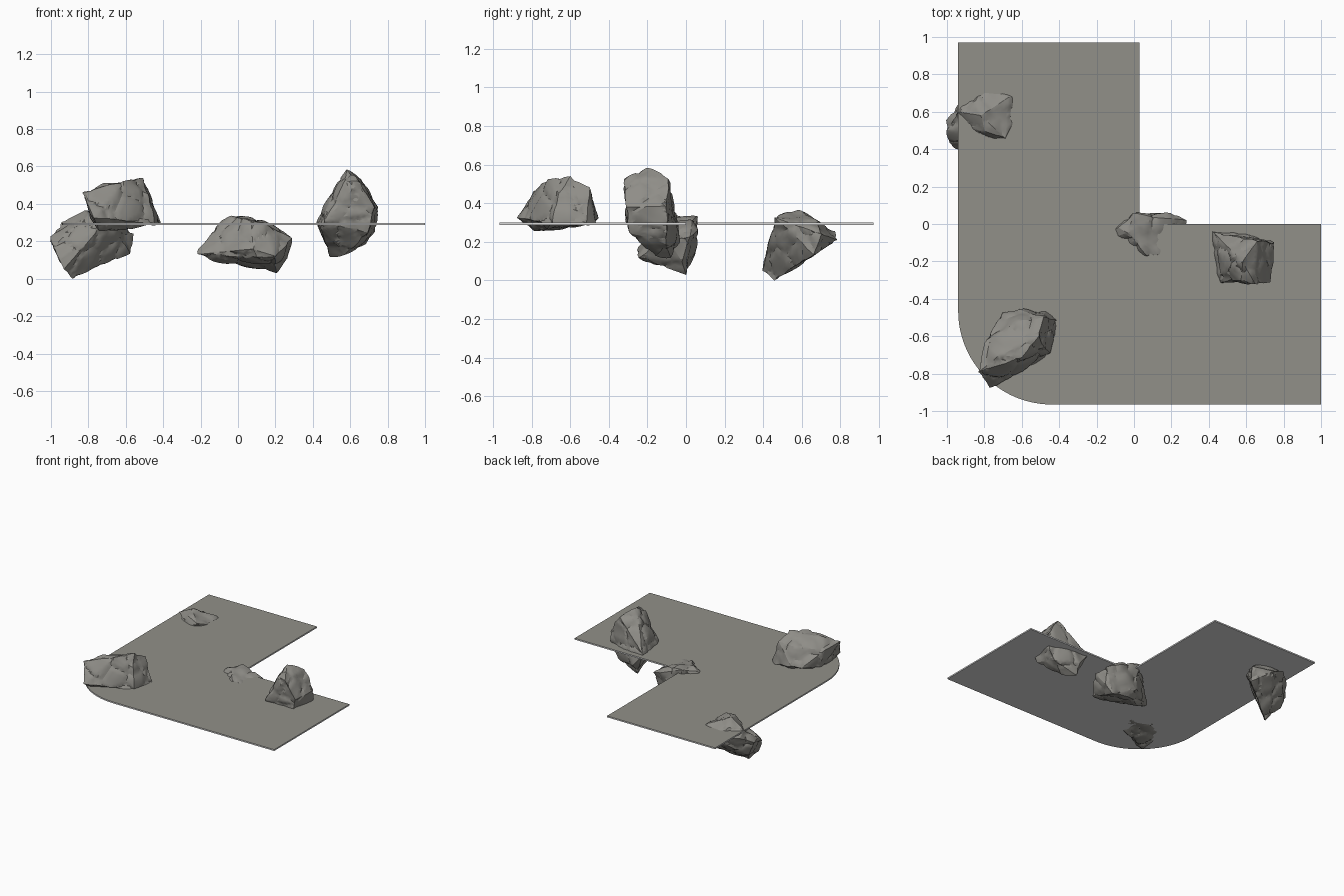
import bpy, bmesh, math
from mathutils import Vector, noise

if "Cube" in bpy.data.objects:
    bpy.data.objects.remove(bpy.data.objects["Cube"])


def material(name, rgb):
    m = bpy.data.materials.new(name)
    m.diffuse_color = (*rgb, 1)
    m.use_nodes = True
    m.node_tree.nodes["Principled BSDF"].inputs["Base Color"].default_value = m.diffuse_color
    return m


stone = material("grey stone", (0.275, 0.268, 0.245))
paving = material("path grey", (0.285, 0.28, 0.25))
pale = material("pale underside", (0.7, 0.7, 0.7))


def finish(name, bm, mats):
    me = bpy.data.meshes.new(name)
    bm.to_mesh(me)
    bm.free()
    ob = bpy.data.objects.new(name, me)
    bpy.context.collection.objects.link(ob)
    for m in mats:
        me.materials.append(m)
    return ob


# L-shaped slab with one rounded outer corner: grey top, pale sides and underside
def slab(z0, z1):
    r, x0, y0 = 0.5, -0.94, -0.965
    pts = [(1, y0), (1, 0), (0.03, 0), (0.03, 0.97), (x0, 0.97)]
    for i in range(25):
        a = math.pi + math.pi / 2 * i / 24
        pts.append((x0 + r + r * math.cos(a), y0 + r + r * math.sin(a)))
    bm = bmesh.new()
    f = bm.faces.new([bm.verts.new((x, y, z0)) for x, y in pts])
    up = bmesh.ops.extrude_face_region(bm, geom=[f], use_keep_orig=True)["geom"]
    bmesh.ops.translate(bm, vec=(0, 0, z1 - z0),
                        verts=[v for v in up if isinstance(v, bmesh.types.BMVert)])
    bmesh.ops.recalc_face_normals(bm, faces=bm.faces)
    bm.normal_update()
    for f in bm.faces:
        f.material_index = 0 if f.normal.z > 0.5 else 1
    finish("path_slab", bm, [paving, pale])


# Rock: convex hull of its corners, refined and chipped inwards along cracks
def rock(name, corners):
    bm = bmesh.new()
    mid = sum((Vector(c) for c in corners), Vector()) / len(corners)
    for c in corners:
        out = Vector(c) - mid
        bm.verts.new(Vector(c) + out.normalized() * 0.004)
    res = bmesh.ops.convex_hull(bm, input=bm.verts[:])
    loose = {g for g in res["geom_interior"] + res["geom_unused"]
             if isinstance(g, bmesh.types.BMVert)}
    bmesh.ops.delete(bm, geom=list(loose), context="VERTS")
    for _ in range(5):
        long_edges = [e for e in bm.edges if e.calc_length() > 0.03]
        if not long_edges:
            break
        bmesh.ops.subdivide_edges(bm, edges=long_edges, cuts=1)
        bmesh.ops.triangulate(bm, faces=bm.faces[:])
    bmesh.ops.recalc_face_normals(bm, faces=bm.faces)
    bm.normal_update()
    moves = []
    for v in bm.verts:
        p = v.co
        d = noise.voronoi(p * 7)[0]
        crack = max(0.0, 1 - (d[1] - d[0]) / 0.2)
        dent = 0.010 * noise.noise(p * 9) - 0.002
        moves.append(v.normal * (dent - 0.010 * crack))
    for v, m in zip(bm.verts, moves):
        v.co += m
        v.co.z = max(v.co.z, 0)
    ob = finish(name, bm, [stone])
    bpy.ops.object.select_all(action="DESELECT")
    ob.select_set(True)
    bpy.context.view_layer.objects.active = ob
    bpy.ops.object.shade_smooth_by_angle(angle=math.radians(25))


slab(0.288, 0.299)

# Tall pointed rock on the right arm
rock("right_rock", [
    (.58, -.2, .588), (.65, -.325, .52), (.66, -.09, .53), (.57, -.3, .52),
    (.75, -.1, .385), (.735, -.315, .38), (.505, -.2, .41), (.5, -.25, .45),
    (.413, -.035, .305), (.46, -.31, .30), (.73, -.1, .25), (.69, -.1, .18),
    (.69, -.29, .25), (.49, -.08, .12), (.57, -.16, .12), (.5, -.03, .2),
    (.44, -.28, .28)])

# Mostly sunken rock at the inner corner
rock("inner_corner_rock", [
    (-.035, -.05, .345), (.14, .03, .31), (0, .055, .33), (.19, .055, .255),
    (.28, .02, .225), (.292, -.1, .22), (.26, -.02, .095), (.205, 0, .03),
    (.05, 0, .06), (-.03, -.1, .1), (-.125, -.1, .095), (-.22, -.12, .13),
    (-.21, -.1, .16), (-.135, -.05, .24), (.02, .05, .12), (-.08, -.02, .31),
    (.07, -.165, .3), (.14, -.16, .295), (.08, -.26, .16), (.2, -.24, .12),
    (.1, -.24, .11), (.2, -.1, .06)])

# Broad rock on the rounded corner
rock("rounded_corner_rock", [
    (-.83, -.79, .46), (-.72, -.7, .51), (-.51, -.6, .537), (-.60, -.715, .525),
    (-.485, -.5, .48), (-.405, -.515, .29), (-.44, -.70, .29), (-.58, -.72, .265),
    (-.74, -.78, .26), (-.795, -.83, .35), (-.77, -.875, .325), (-.685, -.84, .32),
    (-.8, -.635, .44), (-.7, -.48, .33), (-.625, -.45, .33), (-.475, -.465, .3),
    (-.62, -.52, .46), (-.48, -.66, .45), (-.6, -.5, .28), (-.78, -.6, .3)])

# Rock hanging over the left edge
rock("back_left_rock", [
    (-1, .5, .225), (-1, .555, .2), (-.945, .6, .305), (-.935, .65, .25),
    (-.99, .43, .17), (-.955, .40, .1), (-.885, .46, 0), (-.93, .395, .05),
    (-.795, .53, .045), (-.82, .58, .37), (-.845, .66, .32), (-.675, .675, .315),
    (-.63, .62, .29), (-.69, .46, .325), (-.8, .5, .34), (-.563, .7, .24),
    (-.58, .66, .135), (-.675, .65, .14), (-.7, .78, .21), (-.8, .775, .255),
    (-.85, .58, .07), (-.95, .56, .09)])
